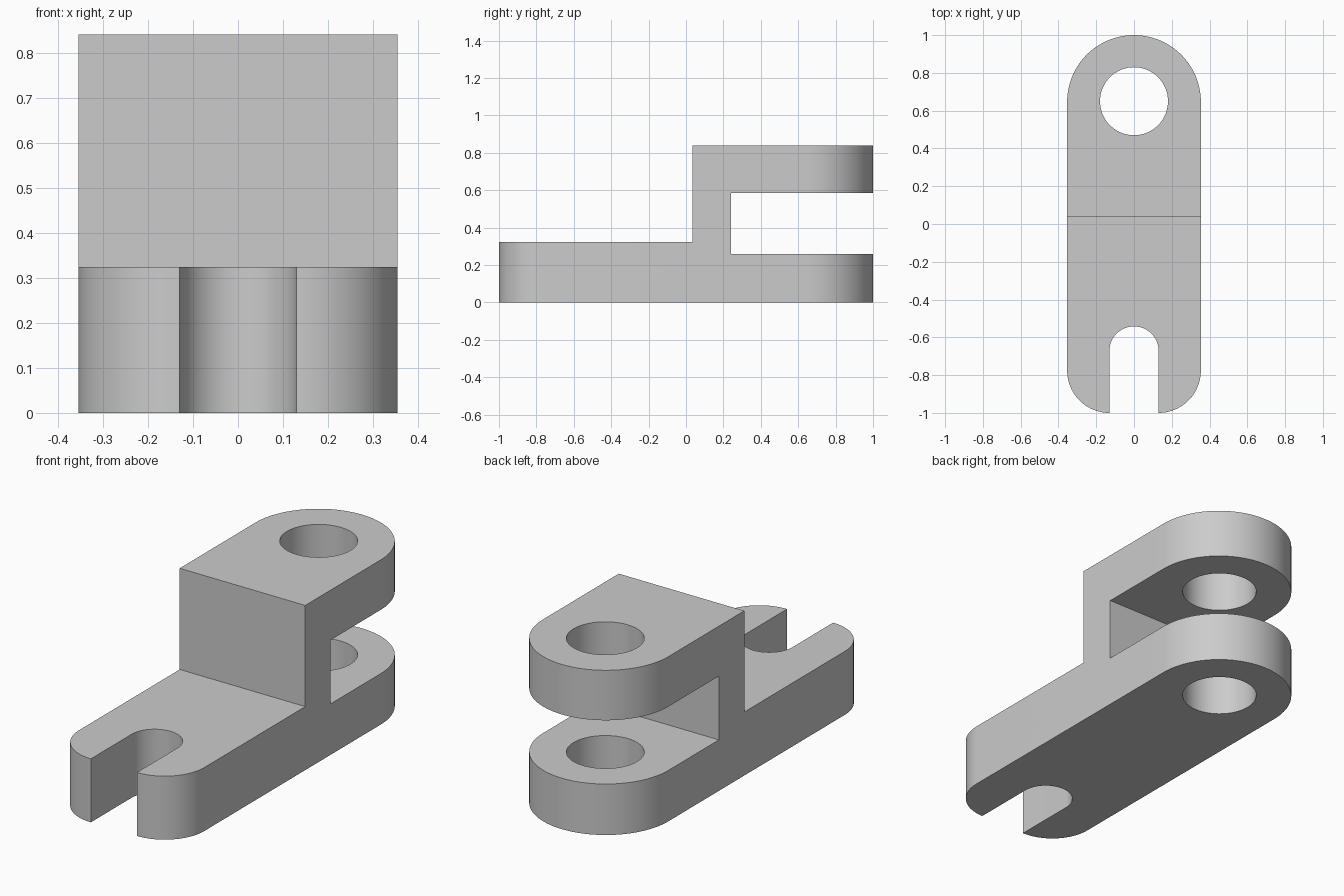
import bpy, bmesh
from math import sin, cos, radians
from mathutils import Vector

if "Cube" in bpy.data.objects:
    bpy.data.objects.remove(bpy.data.objects["Cube"])

W = 0.354            # half width and rear end radius
SLOT = 0.13          # slot half width
HOLE_Y = 1 - W       # shared centre of rear rounding
CORNER = W - SLOT    # front corner radius


def arc(cx, cy, r, a0, a1, n):
    return [(cx + r * cos(radians(a0 + (a1 - a0) * i / n)),
             cy + r * sin(radians(a0 + (a1 - a0) * i / n))) for i in range(n + 1)]


def prism(name, points, direction):
    """Extrude a closed polygon along a direction."""
    bm = bmesh.new()
    face = bm.faces.new([bm.verts.new(p) for p in points])
    geom = bmesh.ops.extrude_face_region(bm, geom=[face])["geom"]
    bmesh.ops.translate(bm, vec=Vector(direction),
                        verts=[g for g in geom if isinstance(g, bmesh.types.BMVert)])
    bmesh.ops.recalc_face_normals(bm, faces=bm.faces)
    mesh = bpy.data.meshes.new(name)
    bm.to_mesh(mesh)
    bm.free()
    obj = bpy.data.objects.new(name, mesh)
    bpy.context.collection.objects.link(obj)
    return obj


def boolean(obj, cutter, operation):
    cutter.hide_render = True
    mod = obj.modifiers.new(operation.title(), 'BOOLEAN')
    mod.operation, mod.object, mod.solver = operation, cutter, 'EXACT'
    bpy.ops.object.modifier_apply(modifier=mod.name)
    bpy.data.objects.remove(cutter)


# Plan outline: rounded rear end, rounded front corners, open front slot
outline = (arc(0, HOLE_Y, W, 0, 180, 64)
           + arc(-SLOT, -1 + CORNER, CORNER, 180, 270, 24)
           + arc(0, -0.672, SLOT, 180, 0, 48)
           + arc(SLOT, -1 + CORNER, CORNER, 270, 360, 24))
bracket = prism("clevis_bracket", [(x, y, 0) for x, y in outline], (0, 0, 0.84))
bpy.context.view_layer.objects.active = bracket
bracket.select_set(True)

# Space above the front tongue, and the gap between the two rear lugs
for name, y0, y1, z0, z1 in (("tongue_cutter", -1.2, 0.036, 0.324, 1.0),
                             ("fork_cutter", 0.241, 1.2, 0.26, 0.585)):
    boolean(bracket, prism(name, [(-0.5, y0, z0), (-0.5, y1, z0), (-0.5, y1, z1),
                                  (-0.5, y0, z1)], (1, 0, 0)), 'DIFFERENCE')

# Pin hole through both lugs
circle = arc(0, 0.65, 0.18, 0, 360, 64)[:-1]
boolean(bracket, prism("pin_hole_cutter", [(x, y, -0.2) for x, y in circle],
                       (0, 0, 1.4)), 'DIFFERENCE')

bpy.ops.object.shade_smooth_by_angle(angle=radians(30))
